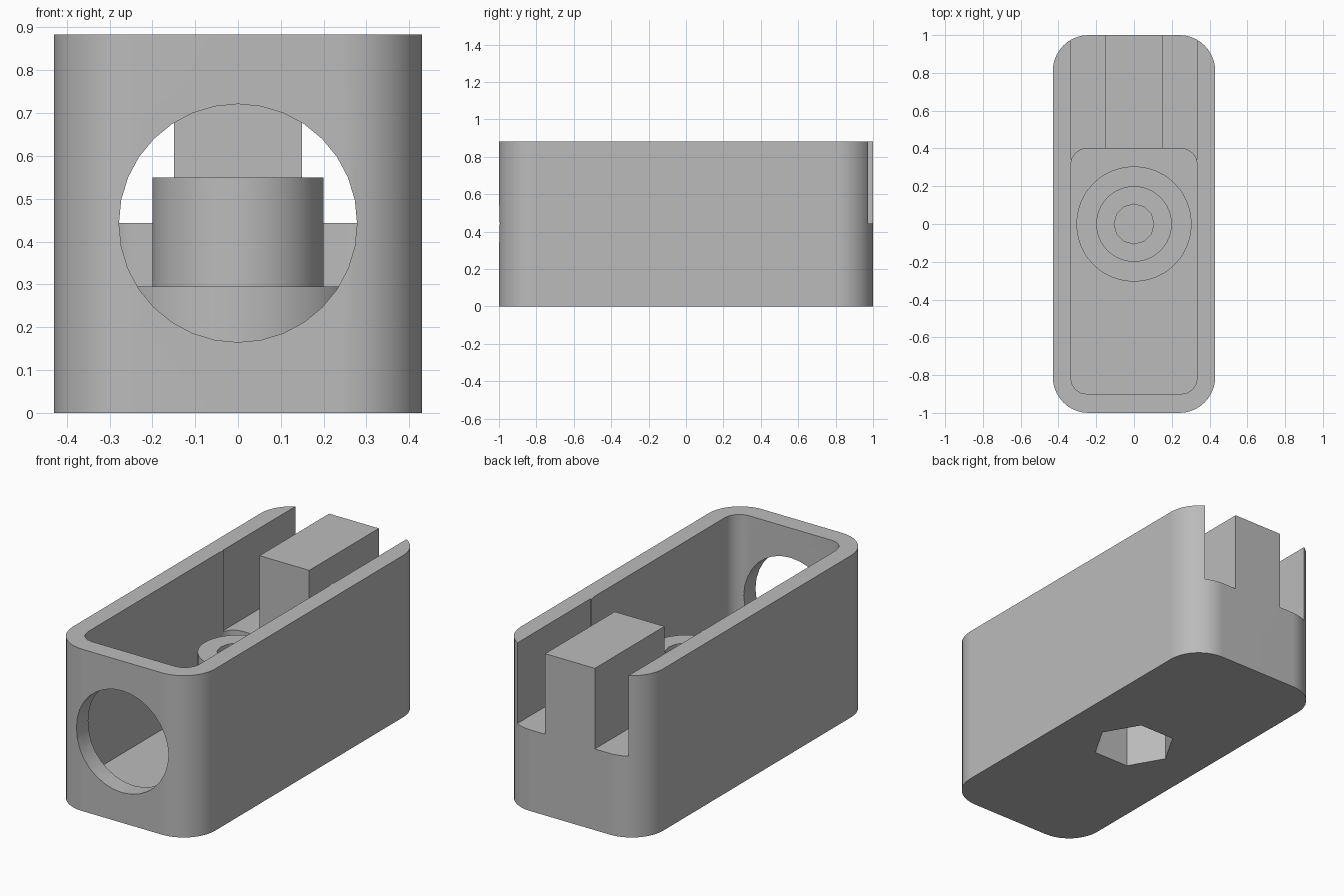
import bpy
import bmesh
import math
from mathutils import Matrix

cube = bpy.data.objects.get("Cube")
if cube:
    bpy.data.objects.remove(cube, do_unlink=True)

HALF_W, HALF_L, HEIGHT = 0.43, 1.0, 0.883
INNER_W, FLOOR, SLOT_Z = 0.335, 0.105, 0.443

grey = bpy.data.materials.new("plain_grey")
grey.use_nodes = True
grey.diffuse_color = (0.5, 0.5, 0.5, 1)
grey.node_tree.nodes["Principled BSDF"].inputs["Base Color"].default_value = grey.diffuse_color


def add_object(name, bm):
    mesh = bpy.data.meshes.new(name)
    bmesh.ops.recalc_face_normals(bm, faces=bm.faces)
    bm.to_mesh(mesh)
    bm.free()
    mesh.materials.append(grey)
    obj = bpy.data.objects.new(name, mesh)
    bpy.context.collection.objects.link(obj)
    return obj


def rounded_box(name, x0, x1, y0, y1, z0, z1, radius=0, steps=8):
    """Upright prism with optional rounded vertical corners."""
    corners = [(x1, y1, -1, -1), (x0, y1, 1, -1), (x0, y0, 1, 1), (x1, y0, -1, 1)]
    bm = bmesh.new()
    ring = []
    for i, (x, y, sx, sy) in enumerate(corners):
        for k in range(steps + 1 if radius else 1):
            a = math.pi / 2 * (i + k / steps)
            ring.append(bm.verts.new((x + radius * (sx + math.cos(a)),
                                      y + radius * (sy + math.sin(a)), z0)))
    face = bm.faces.new(ring)
    top = bmesh.ops.extrude_face_region(bm, geom=[face])["geom"]
    bmesh.ops.translate(bm, vec=(0, 0, z1 - z0),
                        verts=[v for v in top if isinstance(v, bmesh.types.BMVert)])
    return add_object(name, bm)


def cylinder(name, radius, z0, z1, sides):
    bm = bmesh.new()
    bmesh.ops.create_cone(bm, cap_ends=True, segments=sides, radius1=radius, radius2=radius,
                          depth=z1 - z0, matrix=Matrix.Translation((0, 0, (z0 + z1) / 2)))
    return add_object(name, bm)


def combine(target, tool, operation):
    """Apply a boolean and discard the tool object."""
    mod = target.modifiers.new(operation.lower(), 'BOOLEAN')
    mod.operation, mod.solver, mod.object = operation, 'EXACT', tool
    bpy.context.view_layer.objects.active = target
    bpy.ops.object.modifier_apply(modifier=mod.name)
    bpy.data.objects.remove(tool, do_unlink=True)


# Outer block and its open cavity
body = rounded_box("housing", -HALF_W, HALF_W, -HALF_L, HALF_L, 0, HEIGHT, 0.19, 10)
combine(body, rounded_box("cavity", -INNER_W, INNER_W, -0.9, 0.4, FLOOR, 1.2, 0.085, 4),
        'DIFFERENCE')

# Two slots leave the central rear block standing
for side in (-1, 1):
    xs = sorted((side * 0.15, side * INNER_W))
    combine(body, rounded_box("slot", *xs, 0.4, 1.2, SLOT_Z, 1.2), 'DIFFERENCE')
    # Relief where each slot meets the rounded cavity corner
    xs = sorted((side * 0.2, side * INNER_W))
    combine(body, rounded_box("relief", *xs, 0.345, 0.45, SLOT_Z, 1.2), 'DIFFERENCE')

# Round opening in the front wall
port = cylinder("port", 0.278, -0.15, 0.15, 32)
port.data.transform(Matrix.Translation((0, -1, SLOT_Z)) @ Matrix.Rotation(math.pi / 2, 4, 'X'))
combine(body, port, 'DIFFERENCE')

# Stepped boss on the floor
combine(body, cylinder("boss_base", 0.305, 0.05, 0.295, 48), 'UNION')
combine(body, cylinder("boss_top", 0.2, 0.2, 0.55, 40), 'UNION')

# Blind hole in the boss and hexagonal pocket underneath
combine(body, cylinder("screw_hole", 0.105, 0.265, 0.7, 12), 'DIFFERENCE')
pocket = cylinder("nut_pocket", 0.213, -0.1, 0.245, 6)
pocket.data.transform(Matrix.Rotation(math.pi / 6, 4, 'Z'))
# Turn the pocket so that two of its corners lie on the x axis
if max(v.co.x for v in pocket.data.vertices) < 0.2:
    pocket.data.transform(Matrix.Rotation(math.pi / 6, 4, 'Z'))
combine(body, pocket, 'DIFFERENCE')

# Smooth rounded walls with crisp edges
bpy.ops.object.select_all(action='DESELECT')
body.select_set(True)
bpy.context.view_layer.objects.active = body
bpy.ops.object.shade_smooth_by_angle(angle=math.radians(28))
weighted = body.modifiers.new("weighted_normals", 'WEIGHTED_NORMAL')
weighted.keep_sharp = True
